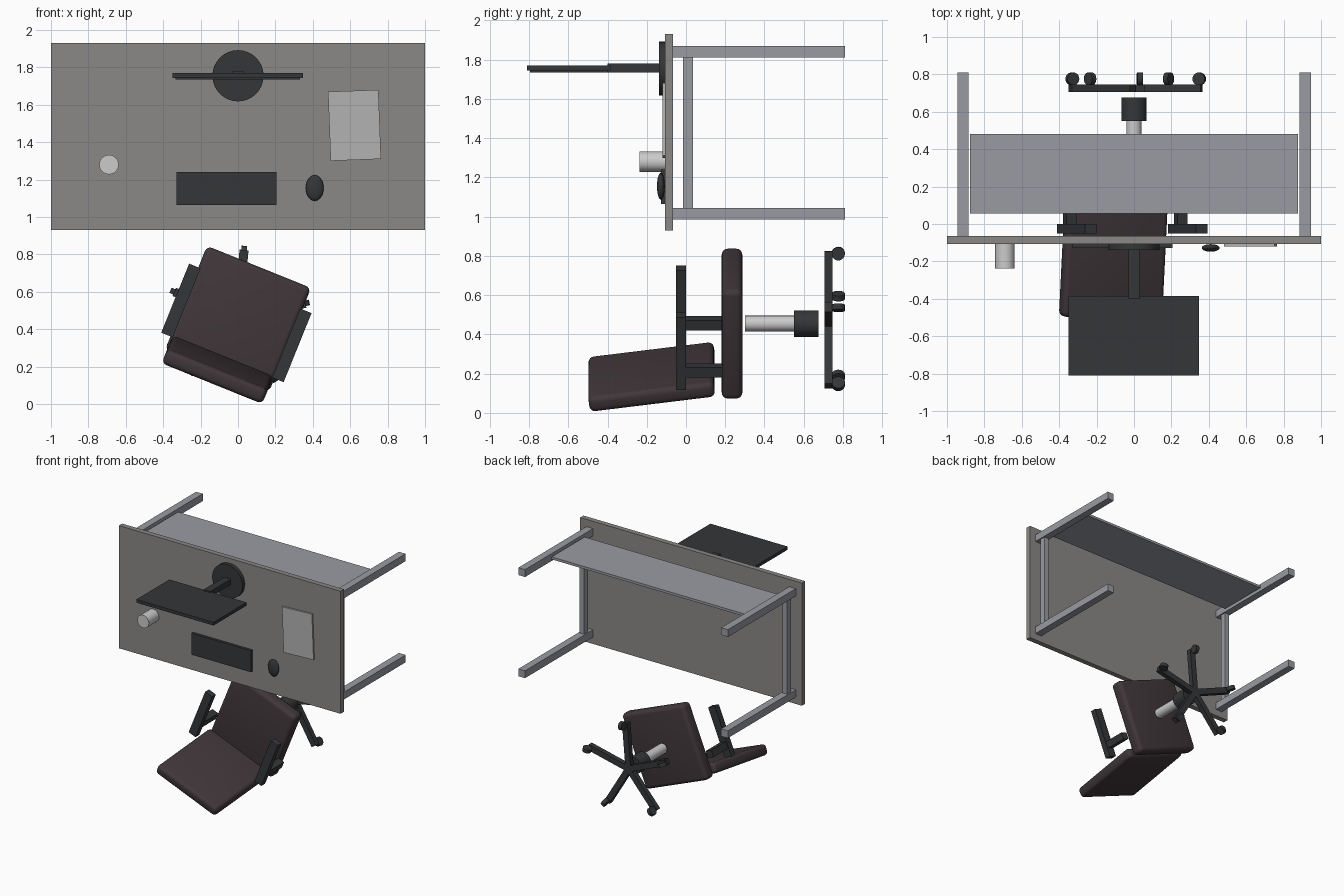
import bpy, math
from mathutils import Matrix, Vector

if "Cube" in bpy.data.objects:
    bpy.data.objects.remove(bpy.data.objects["Cube"])

# Everything is built upright (z up), then tipped so its top faces the front (-y)
TIP = Matrix.Rotation(math.radians(90), 4, 'X')
CHAIR = Matrix.Translation((0, 0.455, 0)) @ Matrix.Rotation(math.radians(-22), 4, 'Z')
ID = Matrix.Identity(4)


def material(name, rgb):
    m = bpy.data.materials.new(name)
    m.diffuse_color = (*rgb, 1)
    m.use_nodes = True
    m.node_tree.nodes["Principled BSDF"].inputs["Base Color"].default_value = m.diffuse_color
    return m


WOOD = material("desk_top_grey", (0.26, 0.25, 0.24))
STEEL = material("frame_grey", (0.32, 0.33, 0.36))
DARK = material("dark_plastic", (0.035, 0.037, 0.04))
FABRIC = material("fabric", (0.052, 0.038, 0.042))
LIGHT = material("light", (0.6, 0.6, 0.6))
PAPER = material("paper", (0.45, 0.45, 0.45))


def finish(name, mat, matrix, scale=(1, 1, 1), smooth=False, bevel=0):
    o = bpy.context.object
    o.name = name
    o.data.transform(Matrix.Diagonal((*scale, 1)))
    o.data.materials.append(mat)
    o.matrix_world = TIP @ matrix
    if smooth:
        bpy.ops.object.shade_smooth_by_angle(angle=math.radians(40))
    if bevel:
        b = o.modifiers.new("rounding", 'BEVEL')
        b.width, b.segments = bevel, 4
        bpy.ops.object.shade_smooth()
    return o


def box(name, lo, hi, mat, frame=ID, bevel=0):
    lo, hi = Vector(lo), Vector(hi)
    bpy.ops.mesh.primitive_cube_add(size=1)
    return finish(name, mat, frame @ Matrix.Translation((lo + hi) / 2), hi - lo, bevel=bevel)


def cylinder(name, x, y, z0, z1, r, mat, frame=ID, sides=32):
    bpy.ops.mesh.primitive_cylinder_add(radius=r, depth=z1 - z0, vertices=sides)
    return finish(name, mat, frame @ Matrix.Translation((x, y, (z0 + z1) / 2)), smooth=True)


def turn(deg, axis='Z'):
    return Matrix.Rotation(math.radians(deg), 4, axis)


# Desk
box("desk_top", (-1, 0.93, 0.065), (1, 1.93, 0.107), WOOD)
for side, s in (("left", -1), ("right", 1)):
    x = s * 0.915
    for end, y in (("front", 1.015), ("back", 1.84)):
        box(f"{side}_{end}_leg", (x - 0.03, y - 0.03, -0.81), (x + 0.03, y + 0.03, 0.065), STEEL)
    box(f"{side}_side_rail", (x - 0.02, 1.045, -0.035), (x + 0.02, 1.81, 0.015), STEEL)
box("modesty_panel", (-0.877, 1.83, -0.48), (0.877, 1.85, -0.055), STEEL)

# Monitor
cylinder("monitor_base", 0, 1.755, 0.107, 0.138, 0.137, DARK)
box("monitor_stand", (-0.03, 1.735, 0.138), (0.03, 1.78, 0.40), DARK)
box("monitor_body", (-0.35, 1.744, 0.385), (0.347, 1.77, 0.81), DARK)
box("monitor_screen", (-0.335, 1.735, 0.40), (0.332, 1.745, 0.795), DARK)

# Desk items
box("keyboard", (-0.33, 1.065, 0.107), (0.205, 1.24, 0.128), DARK)
bpy.ops.mesh.primitive_uv_sphere_add(segments=24, ring_count=12)
finish("mouse", DARK, Matrix.Translation((0.41, 1.155, 0.128)), (0.048, 0.069, 0.02), smooth=True)
box("notepad", (-0.135, -0.185, 0.107), (0.135, 0.185, 0.12), PAPER,
    Matrix.Translation((0.623, 1.49, 0)) @ turn(2.2))
cylinder("mug", -0.69, 1.28, 0.107, 0.238, 0.052, LIGHT)

# Chair seat and leaning back
box("seat", (-0.3, -0.3, -0.287), (0.3, 0.3, -0.182), FABRIC, CHAIR, 0.03)
box("backrest", (-0.29, -0.042, -0.322), (0.29, 0.042, 0.322), FABRIC,
    CHAIR @ Matrix.Translation((0, -0.2925, 0.175)) @ turn(7.5, 'X'), 0.028)

# Armrests
for side, s in (("left", -1), ("right", 1)):
    x = s * 0.32
    box(f"{side}_arm_pad", (x - 0.033, -0.222, 0), (x + 0.033, 0.176, 0.05), DARK, CHAIR)
    box(f"{side}_arm_post", (x - 0.0275, -0.155, -0.187), (x + 0.0275, -0.1, 0), DARK, CHAIR)

# Gas lift
cylinder("gas_lift", 0, 0, -0.55, -0.30, 0.04, LIGHT, CHAIR)
cylinder("lift_shroud", 0, 0, -0.675, -0.55, 0.068, DARK, CHAIR)

# Five-spoke base with casters
for i in range(5):
    spoke = Matrix.Translation((0, 0.455, 0)) @ turn(13 + 72 * i)
    box(f"base_spoke_{i + 1}", (0, -0.024, -0.746), (0.37, 0.024, -0.706), DARK, spoke)
    cylinder(f"caster_{i + 1}", 0, 0, -0.015, 0.015, 0.034, DARK,
             spoke @ Matrix.Translation((0.358, 0, -0.776)) @ turn(90, 'X'), 20)
